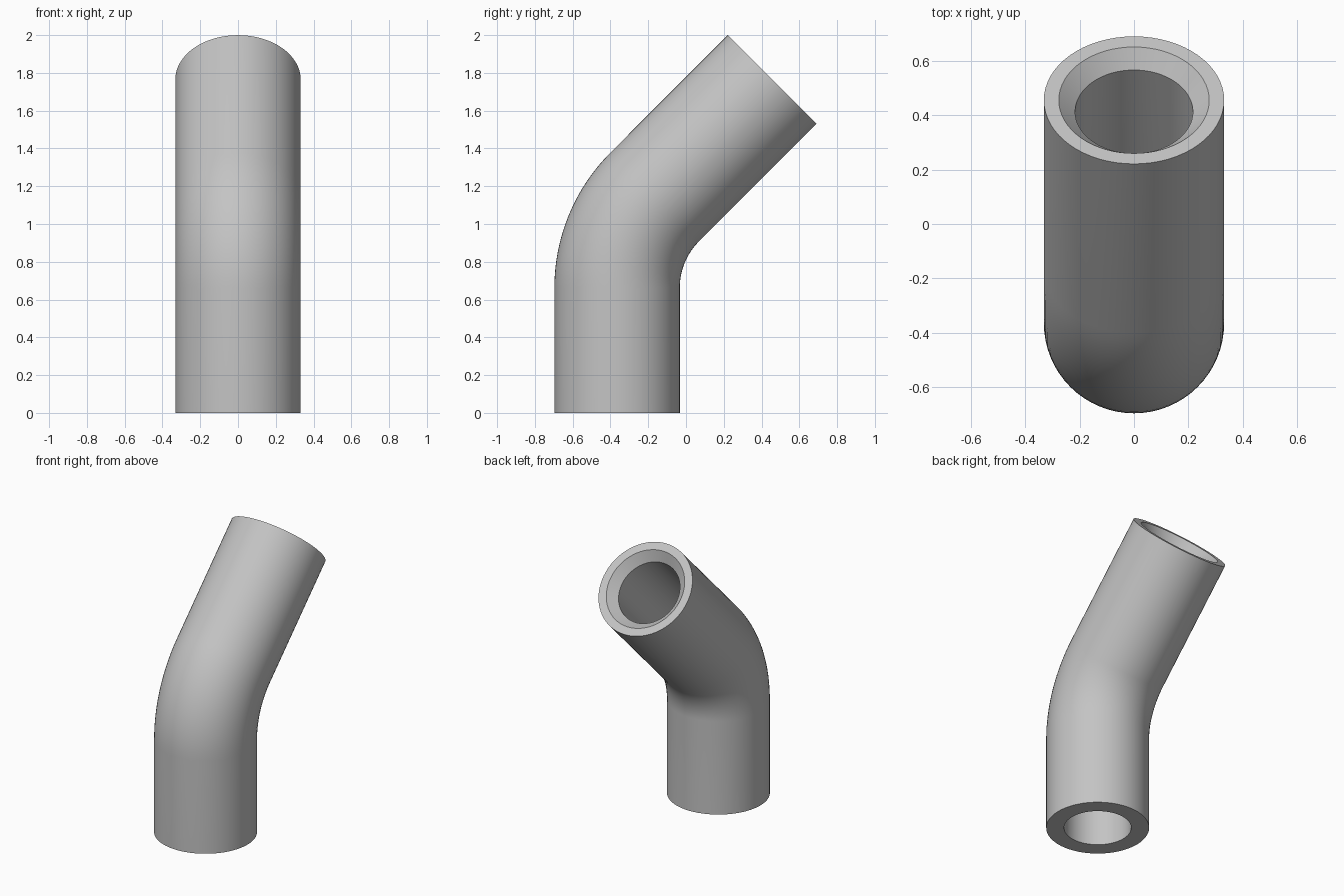
import bpy
import bmesh
from math import sin, cos, pi, radians
from mathutils import Vector

SEGMENTS = 64
BEND_STEPS = 16
OUTER, BORE, MOUTH = 0.332, 0.217, 0.277
CHAMFER = MOUTH - BORE
BASE_Y, BEND_Z, BEND_R = -0.365, 0.662, 0.68
END = Vector((0, 0.456, 1.765))
BEND = radians(45)

cube = bpy.data.objects.get("Cube")
if cube:
    bpy.data.objects.remove(cube, do_unlink=True)

# Light grey finish
grey = bpy.data.materials.new("light_grey")
grey.use_nodes = True
colour = (0.55, 0.55, 0.55, 1)
grey.diffuse_color = colour
grey.node_tree.nodes["Principled BSDF"].inputs["Base Color"].default_value = colour


def bend_point(angle):
    return Vector((0, BASE_Y + BEND_R * (1 - cos(angle)), BEND_Z + BEND_R * sin(angle)))


# Centre line stations: (point, tilt), upright leg, bend, slanted leg
axis = Vector((0, sin(BEND), cos(BEND)))
angles = [BEND * i / BEND_STEPS for i in range(BEND_STEPS + 1)]
path = [(Vector((0, BASE_Y, 0)), 0)] + [(bend_point(a), a) for a in angles]

# Closed wall section: up the outside, over the chamfered mouth, down the bore
outside = [(p, a, OUTER) for p, a in path + [(END, BEND)]]
inside = [(p, a, BORE) for p, a in path + [(END - axis * CHAMFER, BEND)]]
sections = outside + [(END, BEND, MOUTH)] + inside[::-1]

bm = bmesh.new()
rings = []
for point, tilt, radius in sections:
    across = Vector((0, cos(tilt), -sin(tilt)))
    ring = []
    for i in range(SEGMENTS):
        turn = 2 * pi * i / SEGMENTS
        ring.append(bm.verts.new(point + radius * (Vector((cos(turn), 0, 0)) + across * sin(turn))))
    rings.append(ring)

# Skin neighbouring rings; the last pair closes the bottom rim
for low, high in zip(rings, rings[1:] + rings[:1]):
    for i in range(SEGMENTS):
        j = (i + 1) % SEGMENTS
        bm.faces.new((low[i], low[j], high[j], high[i]))
bmesh.ops.recalc_face_normals(bm, faces=bm.faces)

mesh = bpy.data.meshes.new("bent_pipe")
bm.to_mesh(mesh)
bm.free()
mesh.materials.append(grey)
pipe = bpy.data.objects.new("bent_pipe", mesh)
bpy.context.collection.objects.link(pipe)

# Smooth walls with crisp rims
bpy.ops.object.select_all(action="DESELECT")
pipe.select_set(True)
bpy.context.view_layer.objects.active = pipe
bpy.ops.object.shade_smooth_by_angle(angle=radians(30))
